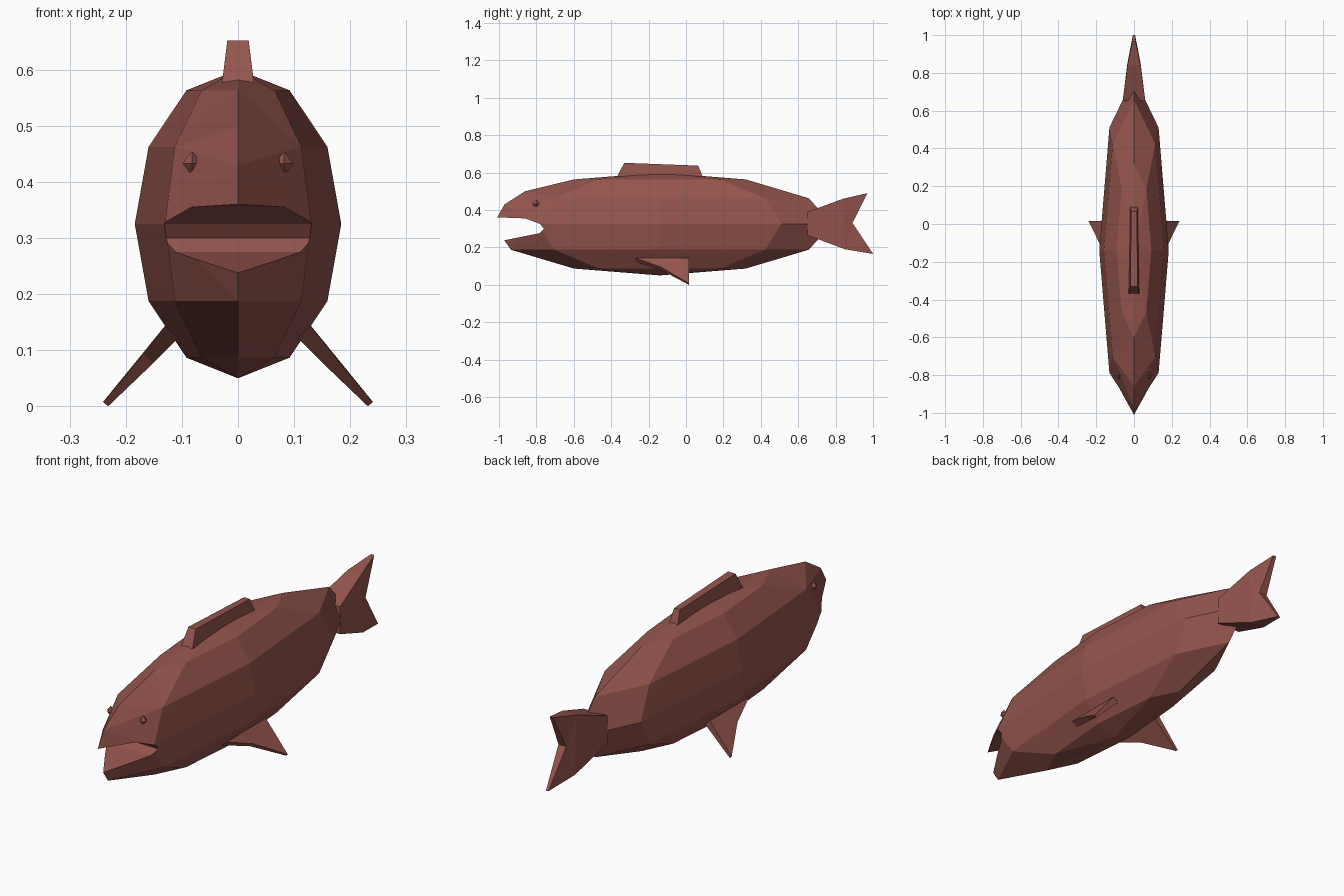
import bpy, bmesh
from mathutils import Vector

if "Cube" in bpy.data.objects:
    bpy.data.objects.remove(bpy.data.objects["Cube"])

mat = bpy.data.materials.new("red_brown")
mat.diffuse_color = (0.30, 0.09, 0.075, 1)
mat.use_nodes = True
mat.node_tree.nodes["Principled BSDF"].inputs["Base Color"].default_value = mat.diffuse_color


def make(name, bm):
    bmesh.ops.recalc_face_normals(bm, faces=bm.faces)
    me = bpy.data.meshes.new(name)
    bm.to_mesh(me)
    bm.free()
    ob = bpy.data.objects.new(name, me)
    me.materials.append(mat)
    bpy.context.collection.objects.link(ob)
    return ob


def slab(name, pts, normal=(1, 0, 0)):
    """Plate from outline points (x, y, z, half thickness) along a normal."""
    bm = bmesh.new()
    n = Vector(normal).normalized()
    a = [bm.verts.new(Vector(p[:3]) + n * p[3]) for p in pts]
    b = [bm.verts.new(Vector(p[:3]) - n * p[3]) for p in pts]
    bm.faces.new(a)
    bm.faces.new(b[::-1])
    for i in range(len(pts)):
        j = (i + 1) % len(pts)
        bm.faces.new((a[j], a[i], b[i], b[j]))
    bmesh.ops.triangulate(bm, faces=bm.faces[:])
    return make(name, bm)


# Body: stretched low-poly sphere
bm = bmesh.new()
bmesh.ops.create_uvsphere(bm, u_segments=8, v_segments=6, radius=1)
for v in bm.verts:
    v.co = Vector((v.co.x * 0.184, v.co.y * 0.92 - 0.14, v.co.z * 0.275 + 0.325))


def nearest(p):
    return min(bm.verts, key=lambda v: (v.co - Vector(p)).length)


# Snout and brow shaping
snout = nearest((0, -0.937, 0.463))
crown = nearest((0, -0.60, 0.563))
nose = nearest((0, -1.06, 0.325))
snout.co = (0, -0.97, 0.43)
nose.co.y = -1.03
edge = next(e for e in snout.link_edges if e.other_vert(snout) == crown)
_, brow = bmesh.utils.edge_split(edge, snout, 0.33)
brow.co = (0, -0.86, 0.5)
bmesh.ops.triangulate(bm, faces=[f for f in bm.faces if len(f.verts) > 3])
body = make("body", bm)

# Open mouth cut through the head
mouth = [(-1.2, 0.363), (-1.0, 0.36), (-0.86, 0.355), (-0.78, 0.325),
         (-0.76, 0.30), (-0.785, 0.275), (-1.2, 0.192)]
cutter = slab("mouth_cutter", [(0, y, z, 0.4) for y, z in mouth])
cutter.hide_render = True
mod = body.modifiers.new("mouth", 'BOOLEAN')
mod.operation = 'DIFFERENCE'
mod.solver = 'EXACT'
mod.object = cutter
bpy.context.view_layer.objects.active = body
bpy.ops.object.modifier_apply(modifier=mod.name)
bpy.data.objects.remove(cutter)

# Tail fin, thinning towards the tips
slab("tail_fin", [(0, 0.65, 0.39, 0.06), (0, 0.84, 0.46, 0.035), (0, 0.97, 0.49, 0.008),
                  (0, 0.89, 0.33, 0.02), (0, 1.0, 0.165, 0.006), (0, 0.85, 0.19, 0.035),
                  (0, 0.65, 0.265, 0.06)])

# Dorsal fin
slab("dorsal_fin", [(0, -0.375, 0.565, 0.03), (0, -0.33, 0.652, 0.019),
                    (0, 0.065, 0.637, 0.015), (0, 0.095, 0.565, 0.022)])

for s, side in ((1, "right"), (-1, "left")):
    # Pectoral fin, splayed down and outwards
    slab(side + "_pectoral_fin",
         [(s * 0.118, -0.27, 0.133, 0.016), (s * 0.16, -0.13, 0.085, 0.012),
          (s * 0.236, 0.015, 0.004, 0.006), (s * 0.118, 0.015, 0.133, 0.016)],
         (s * 0.75, 0, 0.66))
    # Eye
    bm = bmesh.new()
    bmesh.ops.create_uvsphere(bm, u_segments=4, v_segments=2, radius=0.022)
    for v in bm.verts:
        v.co = Vector((v.co.x * 0.75 + s * 0.082, v.co.y - 0.8, v.co.z + 0.433))
    make(side + "_eye", bm)
